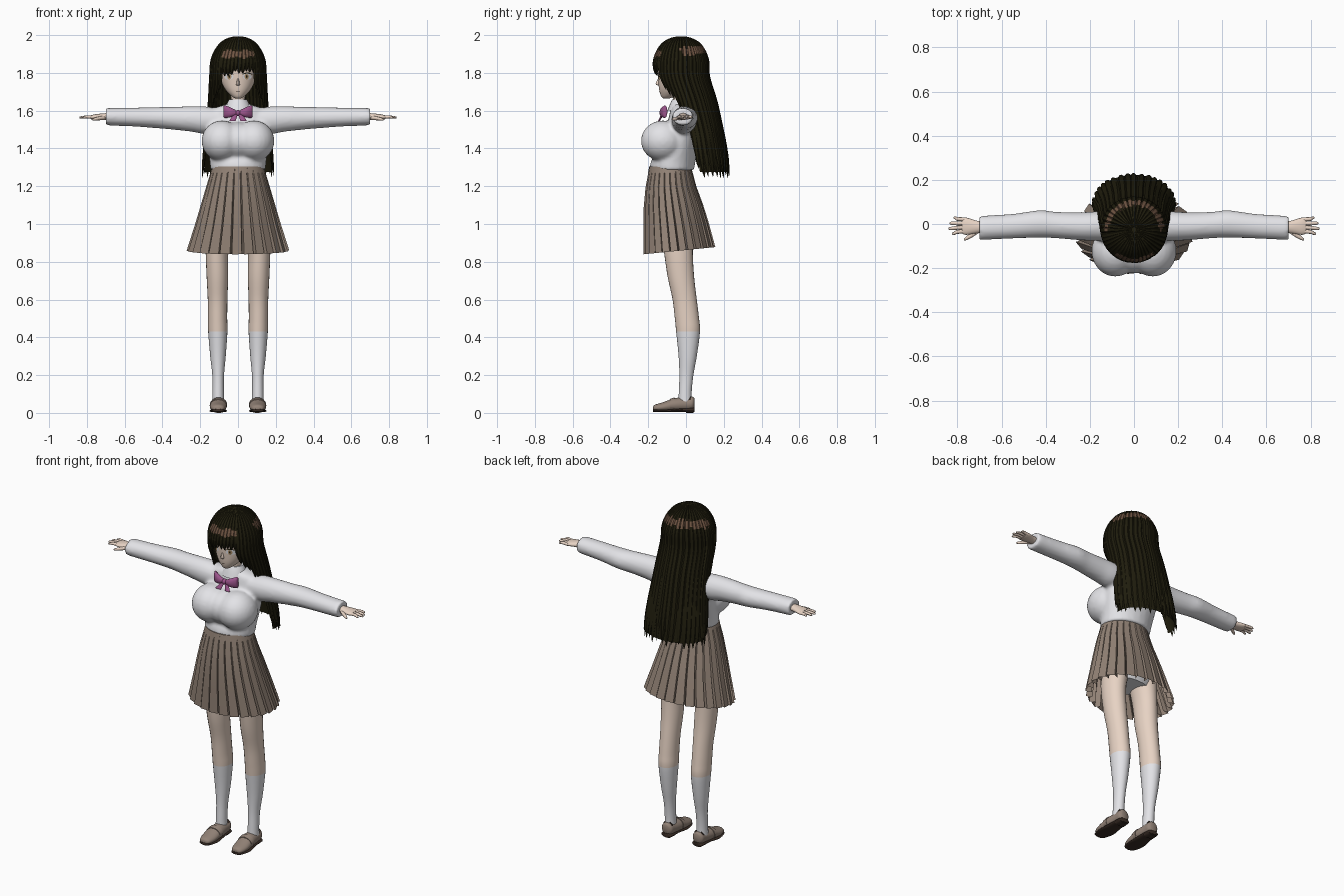
import bpy, bmesh, math, random
from math import sin, cos, pi, radians
from mathutils import Vector

random.seed(4)
if "Cube" in bpy.data.objects:
    bpy.data.objects.remove(bpy.data.objects["Cube"], do_unlink=True)


def material(name, *rgb):
    m = bpy.data.materials.new(name)
    m.use_nodes = True
    m.diffuse_color = (*rgb, 1)
    m.node_tree.nodes["Principled BSDF"].inputs["Base Color"].default_value = (*rgb, 1)
    return m


WHITE = material("white cloth", .8, .8, .83)
SKIN = material("skin", .8, .65, .55)
HAIR = material("dark hair", .014, .012, .004)
SHEEN = material("hair sheen", .16, .09, .055)
SKIRT = material("skirt brown", .29, .225, .18)
SHOE = material("shoe brown", .29, .225, .185)
SOLE = material("sole dark", .04, .025, .018)
BOW = material("bow magenta", .33, .09, .26)
IRIS = material("iris amber", .45, .3, .16)


def spline(stations, n=4):
    """Catmull-Rom resampling of a list of equal-length tuples."""
    s = [stations[0], *stations, stations[-1]]
    out = []
    for i in range(1, len(s) - 2):
        for k in range(n):
            t = k / n
            out.append(tuple(.5 * (2*b + (c - a)*t + (2*a - 5*b + 4*c - d)*t*t + (3*b - a - 3*c + d)*t**3)
                             for a, b, c, d in zip(*s[i - 1:i + 3])))
    return out + [stations[-1]]


def tube(stations, axis="z", side=1, seg=24, n=4, floor=-1):
    """Elliptical rings from (position, centre a, centre b, radius a, radius b)."""
    rings = []
    for p, ca, cb, ra, rb in spline(stations, n):
        ring = []
        for k in range(seg):
            u, v = ca + ra * cos(2*pi*k/seg), cb + rb * sin(2*pi*k/seg)
            x, y, z = {"z": (u, v, p), "x": (p, u, v), "y": (u, p, v)}[axis]
            ring.append((x * side, y, max(z, floor)))
        rings.append(ring)
    return rings


def ellipsoid(x, y, z, rx, ry, rz, n=12):
    arc = [pi * (i + .2) / (n + .4) for i in range(n + 1)]
    return tube([(z + rz*cos(a), x, y, rx*sin(a), ry*sin(a)) for a in arc], n=1)


def build(name, tubes, mats, rule=None, closed=True, sharp=50):
    """Skin each list of rings and join them in one object."""
    bm = bmesh.new()
    for rings in tubes:
        rows = [[bm.verts.new(p) for p in r] for r in rings]
        size = len(rows[0])
        for lo, hi in zip(rows, rows[1:]):
            for k in range(size if closed else size - 1):
                j = (k + 1) % size
                bm.faces.new((lo[k], lo[j], hi[j], hi[k]))
        if closed:
            bm.faces.new(rows[0])
            bm.faces.new(rows[-1])
    bmesh.ops.recalc_face_normals(bm, faces=bm.faces)
    if rule:
        for f in bm.faces:
            f.material_index = rule(f.calc_center_median())
    mesh = bpy.data.meshes.new(name)
    bm.to_mesh(mesh)
    bm.free()
    for m in mats:
        mesh.materials.append(m)
    mesh.shade_smooth()
    mesh.set_sharp_from_angle(angle=radians(sharp))
    obj = bpy.data.objects.new(name, mesh)
    bpy.context.collection.objects.link(obj)
    return obj


# Sweater: torso, bust and sleeves fused into one soft cloth surface
torso = [(1.285, 0, -.073, .146, .115), (1.33, 0, -.068, .15, .118), (1.45, 0, -.03, .165, .095),
         (1.55, 0, -.015, .165, .08), (1.605, 0, -.015, .14, .068), (1.63, 0, -.02, .075, .055),
         (1.64, 0, -.025, .05, .045)]
sleeve = [(.08, -.01, 1.555, .065, .055), (.17, -.01, 1.55, .067, .072), (.25, -.01, 1.556, .063, .067),
          (.35, -.005, 1.56, .06, .06), (.43, 0, 1.563, .062, .056), (.55, -.01, 1.566, .056, .05),
          (.70, -.018, 1.568, .055, .046)]
parts = [tube(torso), ellipsoid(0, -.11, 1.44, .11, .115, .1)]
for s in (1, -1):
    parts += [ellipsoid(s * .085, -.122, 1.44, .108, .117, .108), tube(sleeve, "x", s)]
sweater = build("sweater", parts, [WHITE])
remesh = sweater.modifiers.new("fuse", "REMESH")
remesh.mode, remesh.voxel_size, remesh.use_smooth_shade = "VOXEL", .01, True
soft = sweater.modifiers.new("soften", "SMOOTH")
soft.factor, soft.iterations = .5, 5
build("shirt_collar", [tube([(1.6, 0, -.03, .075, .068), (1.635, 0, -.03, .06, .055),
                             (1.66, 0, -.028, .047, .045)])], [WHITE])

# Pleated skirt with a knife-pleat outline and a sloping hem
waist = [(1.3, -.083, .137, .112), (1.2, -.08, .168, .135), (1.1, -.067, .198, .158),
         (1.0, -.053, .228, .174), (.862, -.035, .272, .192)]
PLEATS = 26
rings = []
for i, (z, cy, rx, ry) in enumerate(waist):
    depth = .02 + .13 * i / 4
    ring = []
    for k in range(PLEATS):
        for frac, dip in ((0, 0), (.82, .25), (.9, 1)):
            a, r = 2*pi*(k + frac)/PLEATS, 1 - depth * dip
            y = cy + ry * r * sin(a)
            ring.append((rx * r * cos(a), y, z + .1 * y * i / 4))
    rings.append(ring)
skirt = build("pleated_skirt", [rings], [SKIRT], sharp=12)
bm = bmesh.new()
bm.from_mesh(skirt.data)
bmesh.ops.delete(bm, geom=[f for f in bm.faces if len(f.verts) > 4], context="FACES_ONLY")
bm.to_mesh(skirt.data)
bm.free()
build("waistband", [tube([(1.27, 0, -.083, .146, .118), (1.305, 0, -.083, .137, .112)])], [SKIRT])
build("shorts", [tube([(.93, 0, -.045, .13, .08), (1.0, 0, -.05, .165, .1), (1.2, 0, -.07, .13, .1)])], [WHITE])

# Legs with knee socks, and loafers
leg = [(.97, .1, -.045, .07, .085), (.85, .111, -.04, .06, .076), (.72, .109, -.027, .057, .07),
       (.6, .108, -.007, .052, .064), (.5, .108, .005, .051, .064), (.43, .107, .011, .051, .063),
       (.3, .106, .009, .041, .048), (.2, .105, .002, .031, .037), (.11, .105, -.004, .03, .034),
       (.04, .105, -.005, .032, .036)]
upper = [(-.174, .105, .024, .015, .01), (-.163, .105, .026, .032, .018), (-.12, .105, .031, .044, .026),
         (-.06, .103, .042, .043, .036), (0, .102, .046, .037, .037), (.033, .102, .05, .034, .036),
         (.045, .102, .052, .02, .025)]
sole = [(-.176, .105, .014, .015, .007), (-.163, .105, .012, .035, .009), (-.1, .105, .01, .047, .009),
        (-.03, .103, .016, .039, .011), (.035, .102, .016, .035, .013), (.046, .102, .016, .022, .012)]
for s, label in ((1, "left"), (-1, "right")):
    build(label + "_leg", [tube(leg, side=s)], [SKIN, WHITE], lambda c: int(c.z < .43))
    build(label + "_shoe", [tube(upper, "y", s, floor=.015),
                            tube([(-.085, .104, .04, .046, .034), (-.06, .103, .043, .046, .039)], "y", s, floor=.02)],
          [SHOE])
    build(label + "_sole", [tube(sole, "y", s, floor=.004),
                            tube([(0, .102, .05, .033, .022), (.026, .102, .07, .029, .024)], "y", s, floor=.06),
                            tube([(0, .102, .012, .034, .012), (.04, .102, .012, .03, .012)], "y", s, floor=0)],
          [SOLE])
    # Hand: palm, four fingers and a thumb
    hand = [tube([(.68, -.015, 1.568, .024, .02), (.72, -.013, 1.568, .03, .017),
                  (.76, -.01, 1.566, .039, .014), (.78, -.009, 1.565, .034, .01)], "x", s)]
    for y, tip in ((.023, .818), (.003, .835), (-.017, .84), (-.036, .825)):
        hand.append(tube([(.765, y * .9, 1.565, .009, .009), (.8, y, 1.567, .009, .008),
                          (tip - .008, y * 1.2, 1.564, .007, .006), (tip, y * 1.2, 1.563, .003, .003)], "x", s, 8))
    hand.append(tube([(.705, -.03, 1.563, .012, .012), (.735, -.05, 1.559, .012, .01),
                      (.758, -.064, 1.555, .009, .008), (.77, -.072, 1.553, .004, .004)], "x", s, 8))
    build(label + "_hand", hand, [SKIN])

# Head, nose and neck
head = [(1.664, 0, -.105, .012, .014), (1.675, 0, -.095, .032, .036), (1.705, 0, -.077, .062, .064),
        (1.745, 0, -.062, .085, .084), (1.8, 0, -.05, .1, .1), (1.87, 0, -.045, .105, .105), (1.96, 0, -.04, .06, .06)]
build("head", [tube(head, seg=40)], [SKIN])
build("neck", [tube([(1.58, 0, -.025, .045, .045), (1.65, 0, -.03, .038, .038), (1.73, 0, -.04, .042, .042)])], [SKIN])
build("nose", [tube([(1.733, 0, -.135, .01, .012), (1.742, 0, -.148, .009, .013), (1.775, 0, -.14, .004, .006)],
                    seg=8)], [SKIN])


def lookup(table, z):
    """Linear interpolation in a table sorted by rising height."""
    for lo, hi in zip(table, table[1:]):
        if z <= hi[0]:
            t = max(0, (z - lo[0]) / (hi[0] - lo[0]))
            return [p + (q - p) * t for p, q in zip(lo[1:], hi[1:])]
    return table[-1][1:]


FACE = spline(head, 8)


def face_plate(name, cx, cz, rx, rz, mat, lift, bend=0):
    """Thin oval that follows the curve of the face."""
    rings = []
    for r in (.05, .5, 1):
        ring = []
        for k in range(20):
            u, v = r * cos(2*pi*k/20), r * sin(2*pi*k/20)
            x, z = cx + rx * u, cz + rz * v - bend * u * u
            _, cy, hx, hy = lookup(FACE, z)
            ring.append((x, cy - hy * math.sqrt(max(0, 1 - (x/hx)**2)) - lift, z))
        rings.append(ring)
    build(name, [rings[:1] + rings[1:]], [mat]).data.polygons[-1].use_smooth = True


for s, label in ((1, "left"), (-1, "right")):
    face_plate(label + "_eye", s * .048, 1.78, .024, .016, WHITE, .002)
    face_plate(label + "_iris", s * .046, 1.78, .011, .015, IRIS, .004)
    face_plate(label + "_pupil", s * .046, 1.781, .004, .007, HAIR, .006)
    face_plate(label + "_lash", s * .049, 1.799, .028, .003, HAIR, .006, .008)
face_plate("mouth", 0, 1.703, .011, .0018, SOLE, .002)

# Bow tie: two loops, knot and tails
bow = [ellipsoid(0, -.126, 1.588, .014, .015, .016)]
for s in (1, -1):
    bow.append(tube([(.005, -.124, 1.588, .01, .01), (.04, -.124, 1.591, .016, .026),
                     (.07, -.112, 1.595, .014, .033), (.076, -.11, 1.595, .006, .028)], "x", s, 12))
    bow.append(tube([(1.585, .008, -.125, .008, .006), (1.565, .02, -.133, .014, .006),
                     (1.545, .03, -.143, .017, .005)], side=s, seg=8))
build("bow_tie", bow, [BOW])

# Hair envelope: (height, centre y, radius x, radius y)
SHAPE = spline([(1.24, .1, .19, .13), (1.35, .085, .182, .135), (1.5, .06, .163, .13), (1.65, .02, .15, .137),
                (1.78, -.022, .143, .14), (1.87, -.026, .135, .138), (1.94, -.026, .1, .105),
                (1.98, -.026, .05, .052), (1.993, -.026, .008, .008)], 6)


def on_hair(a, z, scale=1):
    cy, rx, ry = lookup(SHAPE, z)
    return Vector((sin(a) * rx * scale, cy + cos(a) * ry * scale, z))


def lock(deg, end, spread, sweep=0, steps=44):
    """One tapering strand from the crown; angle 0 is the back of the head."""
    rings = []
    for i in range(steps + 1):
        t = i / steps
        z = 1.992 - (1.992 - end) * t ** 1.4
        a = radians(deg + sweep * t)
        cy, rx, ry = lookup(SHAPE, z)
        side = Vector((cos(a) * rx, -sin(a) * ry, 0)).normalized()
        out = Vector((sin(a), cos(a), max(0, (z - 1.85) * 10))).normalized()
        taper = min(1, (1 - t) * 5) ** .6 + .03
        w, th = .68 * radians(spread) * rx * taper, min(.011, rx * .14) * taper
        rings.append([on_hair(a, z) + side * w * cos(k*pi/3) + out * th * sin(k*pi/3) for k in range(6)])
    return rings


def sheen(c):
    a = math.atan2(c.x, c.y + .026)
    near = abs(c.z - 1.913 - .014 * cos(a)) < .018 + .006 * sin(a * 37)
    return int(near and not 1.6 < abs(a) < 2.5)


back = [lock(d + random.uniform(-2, 2), 1.24 + random.uniform(0, .03) + .05 * (abs(d) > 90), 10)
        for d in range(-100, 101, 10)]
build("back_hair", back, [HAIR, SHEEN], sheen, sharp=40)
sides = [lock(s * d, end, 9) for s in (1, -1) for d, end in ((108, 1.55), (116, 1.61), (124, 1.66), (132, 1.68), (139, 1.71))]
build("side_hair", sides, [HAIR, SHEEN], sheen, sharp=40)
fringe = [lock(180 - d, 1.808 - .0007 * max(0, 10 - d) + random.uniform(-.012, .008), 10, 8) for d in range(-30, 49, 8)]
build("fringe", fringe, [HAIR, SHEEN], sheen, sharp=40)
build("hair_cap", [[[on_hair(2*pi*k/40, 1.835 + .157 * sin(pi/2*i/10), .97) for k in range(40)] for i in range(11)]], [HAIR])
build("hair_underlayer", [[[on_hair(radians(k * 5), 1.275 + .6 * i / 16, .96) for k in range(-20, 21)]
                           for i in range(17)]], [HAIR], closed=False)
